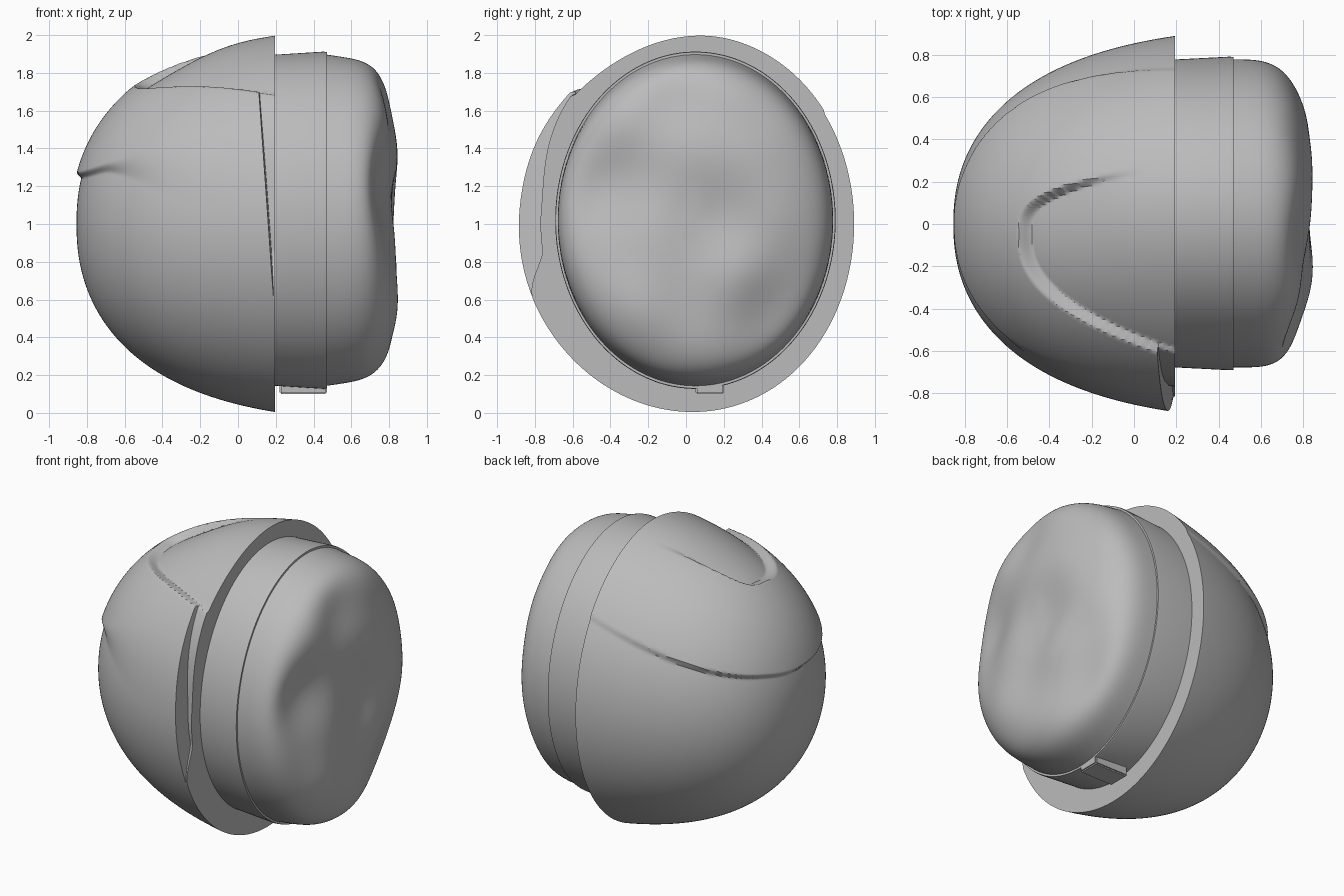
import bpy, bmesh, math
from mathutils import Vector

old = bpy.data.objects.get("Cube")
if old:
    bpy.data.objects.remove(old)

grey = bpy.data.materials.new("matte_grey")
grey.use_nodes = True
grey.diffuse_color = (0.5, 0.5, 0.5, 1)
bsdf = grey.node_tree.nodes["Principled BSDF"]
bsdf.inputs["Base Color"].default_value = (0.5, 0.5, 0.5, 1)
bsdf.inputs["Roughness"].default_value = 0.6

RIM = 0.195
NOSE = -0.855
SEGMENTS = 360
TURN = [2 * math.pi * i / SEGMENTS for i in range(SEGMENTS)]


def step(a, b, v):
    t = min(1, max(0, (v - a) / (b - a)))
    return t * t * (3 - 2 * t)


def finish(name, bm, angle):
    mesh = bpy.data.meshes.new(name)
    bm.to_mesh(mesh)
    bm.free()
    mesh.materials.append(grey)
    obj = bpy.data.objects.new(name, mesh)
    bpy.context.collection.objects.link(obj)
    bpy.ops.object.select_all(action="DESELECT")
    bpy.context.view_layer.objects.active = obj
    obj.select_set(True)
    bpy.ops.object.shade_smooth_by_angle(angle=math.radians(angle))


def loft(name, rings, tip, tip_first, angle):
    """Skin a list of closed rings, closing one end on a tip point."""
    bm = bmesh.new()
    loops = [[bm.verts.new(p) for p in ring] for ring in rings]
    pairs = [(i, (i + 1) % SEGMENTS) for i in range(SEGMENTS)]
    for a, b in zip(loops, loops[1:]):
        for i, j in pairs:
            bm.faces.new((a[i], a[j], b[j], b[i]))
    end = bm.verts.new(tip)
    cap = loops[0] if tip_first else loops[-1]
    for i, j in pairs:
        bm.faces.new((end, cap[i], cap[j]))
    bmesh.ops.recalc_face_normals(bm, faces=bm.faces)
    # An open loft can come out inside out, so check the tip
    bm.normal_update()
    if (end.normal.x > 0) == tip_first:
        bmesh.ops.reverse_faces(bm, faces=bm.faces)
    finish(name, bm, angle)


def ellipse(x, scale, cy, cz, ry, rz):
    return [Vector((x, cy + ry * scale * math.cos(t), cz + rz * scale * math.sin(t)))
            for t in TURN]


def flap_height(p):
    """Raised upper flap: crisp edge at the back, fading out at the front."""
    if p.y > 0:
        crease = 1.24 + 0.32 * max(0, p.x + 0.86) * step(0, 0.3, p.y)
        blur = 0.025
    else:
        spread = 0.4 * step(-0.75, -0.15, p.x)
        crease = 1.24 + 0.04 * step(-0.85, -0.65, p.x) - 0.5 * spread
        blur = 0.025 + spread
    return (0.008 + 0.022 * step(RIM, -0.6, p.x)) * step(crease, crease + blur, p.z)


def pocket_depth(p):
    """Scooped top pocket with a crisp front edge, fading out at the back."""
    if p.z < 1.2:
        return 0
    off = abs(p.y + 0.05)
    gain, power = (2.56, 2.37) if p.y < -0.05 else (23.7, 3.2)
    slope = gain * power * off ** (power - 1)
    inside = (p.x + 0.53 - gain * off ** power) / math.hypot(1, slope)
    fade = step(-0.45, 0.1, p.x) * step(-0.55, 0.25, p.y)
    return (0.055 - 0.015 * step(-0.4, 0.1, p.x)) * (1 - fade) * step(0, 0.03, inside)


def slot_depth(p):
    """Slot along the front of the rim, tapering out at both ends."""
    return 0.12 * step(0.6, 0.85, p.z) * step(1.95, 1.1, p.z) if p.y < 0 else 0


def shell_point(x, t, in_slot):
    d = (x - NOSE) / (RIM - NOSE)
    r = d ** (0.41 - 0.2 * math.sqrt(d) - 0.04 * d)
    sin_t = math.sin(t)
    p = Vector((x, 0.89 * r * math.cos(t) + 0.035 * d * (r * sin_t) ** 2, 1 + 0.995 * r * sin_t))
    depth = pocket_depth(p)
    if in_slot:
        depth = max(depth, slot_depth(p))
    ray = p - CENTRE
    return CENTRE + ray * (1 + (flap_height(p) - depth) / ray.length)


# Outer shell: domed cup lying on its side, open towards +x.
# One row of points follows the slot wall so that its edge stays sharp.
CENTRE = Vector((RIM, 0, 1))
WALL = [0.11 + 0.075 * min(1, max(0, (0.7 - 0.97 * math.sin(t)) / 1.05)) for t in TURN]
ROWS, LIP_ROWS = 190, 6
shell = []
for k in range(1, ROWS + 1):
    s = (k / ROWS) ** 2.3
    shell.append([shell_point(NOSE + (w - NOSE) * s, t, False) for t, w in zip(TURN, WALL)])
for k in range(LIP_ROWS + 1):
    s = k / LIP_ROWS
    shell.append([shell_point(w + 0.003 + (RIM - w - 0.003) * s, t, True)
                  for t, w in zip(TURN, WALL)])
# Flat rim face turning inwards to meet the core
shell.append(ellipse(RIM, 0.98, 0.05, 1.02, 0.74, 0.89))
loft("outer_shell", shell, (NOSE, 0, 1), True, 35)

# Soft dents and swellings of the core face: y, z, height, width
BUMPS = [(-0.5, 1.2, -0.11, 0.25), (0.05, 1.0, -0.02, 0.25), (-0.2, 0.55, 0.03, 0.25),
         (0.35, 1.4, 0.03, 0.2), (0.3, 0.75, 0.02, 0.2), (-0.1, 1.65, -0.03, 0.2),
         (0.5, 0.5, -0.08, 0.25)]


def bump(p):
    total = sum(h * math.exp(-((p.y - y) ** 2 + (p.z - z) ** 2) / w ** 2)
                for y, z, h, w in BUMPS)
    return total + 0.012 * math.sin(9 * p.y + 3 * p.z) * math.sin(8 * p.z - 2 * p.y)


# Core: plain collar, small ledge, then a lumpy rounded face
CORE = (0.05, 1.02, 0.74, 0.89)
core = [ellipse(x, s, *CORE) for x, s in ((0.15, 0.985), (0.2, 0.985), (0.455, 1.003), (0.47, 1.0))]
FACE_ROWS = 60
for k in range(FACE_ROWS):
    a = math.pi / 2 * k / FACE_ROWS
    ring = []
    for t in TURN:
        upright = math.sin(t) ** 2
        power = 0.56 + 0.04 * math.cos(t) - 0.13 * upright
        along = math.sin(a) ** power
        r = 0.985 * math.cos(a) ** power * (1 - 0.06 * upright * along)
        p = Vector((0.47 + 0.36 * along,
                    CORE[0] + CORE[2] * r * math.cos(t), CORE[1] + CORE[3] * r * math.sin(t)))
        p.x += bump(p) * math.sin(a) ** 1.5
        ring.append(p)
    core.append(ring)
tip = Vector((0.83, CORE[0], CORE[1]))
tip.x += bump(tip)
loft("lumpy_core", core, tip, False, 40)

# Small locating key under the collar
bm = bmesh.new()
bmesh.ops.create_cube(bm, size=1)
for v in bm.verts:
    v.co = Vector((0.345 + 0.25 * v.co.x, 0.125 + 0.15 * v.co.y, 0.16 + 0.12 * v.co.z))
bmesh.ops.bevel(bm, geom=bm.edges[:], offset=0.008, segments=2, affect="EDGES")
finish("locating_key", bm, 40)
